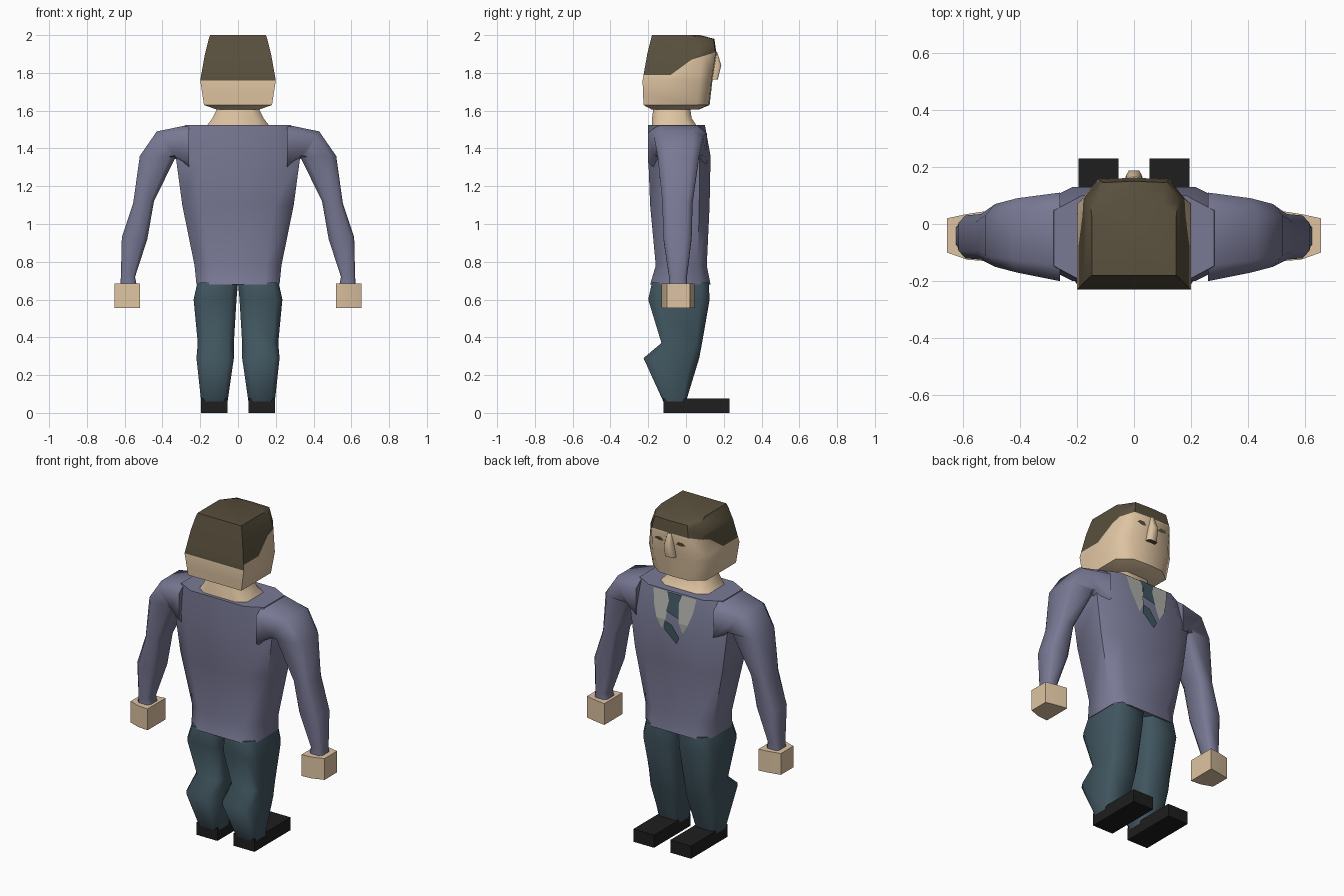
import bpy, bmesh, math
from mathutils import Vector

if "Cube" in bpy.data.objects:
    bpy.data.objects.remove(bpy.data.objects["Cube"])


def material(name, rgb):
    m = bpy.data.materials.new(name)
    m.diffuse_color = (*rgb, 1)
    m.use_nodes = True
    m.node_tree.nodes["Principled BSDF"].inputs["Base Color"].default_value = m.diffuse_color
    return m


SWEATER = material("muted_violet", (0.19, 0.19, 0.30))
TROUSER = material("dark_teal", (0.052, 0.092, 0.115))
SKIN = material("skin", (0.73, 0.55, 0.36))
HAIR = material("brown_hair", (0.10, 0.08, 0.047))
SHOE = material("black_shoe", (0.013, 0.013, 0.013))
COLLAR = material("pale_grey", (0.42, 0.42, 0.39))


def finish(name, bm, mats, angle=60):
    me = bpy.data.meshes.new(name)
    bm.to_mesh(me)
    bm.free()
    ob = bpy.data.objects.new(name, me)
    bpy.context.collection.objects.link(ob)
    for m in mats:
        me.materials.append(m)
    bpy.ops.object.select_all(action='DESELECT')
    ob.select_set(True)
    bpy.context.view_layer.objects.active = ob
    bpy.ops.object.shade_smooth_by_angle(angle=math.radians(angle))
    return ob


def loft(rings):
    """Closed skin over rings with equal point counts."""
    bm = bmesh.new()
    vs = [[bm.verts.new(p) for p in r] for r in rings]
    n = len(vs[0])
    for a, b in zip(vs, vs[1:]):
        for i in range(n):
            j = (i + 1) % n
            bm.faces.new((a[i], a[j], b[j], b[i]))
    bm.faces.new(vs[0])
    bm.faces.new(vs[-1])
    bmesh.ops.recalc_face_normals(bm, faces=bm.faces)
    return bm


def section(a, b, y0, y1, c=0.35):
    """Chamfered rectangle between (x, z) points a and b, spanning y0..y1."""
    mid = Vector(((a[0] + b[0]) / 2, (y0 + y1) / 2, (a[1] + b[1]) / 2))
    u = Vector(((b[0] - a[0]) / 2, 0, (b[1] - a[1]) / 2))
    v = Vector((0, (y1 - y0) / 2, 0))
    k = 1 - c
    return [mid + u * p + v * q for p, q in
            ((1, -k), (1, k), (k, 1), (-k, 1), (-1, k), (-1, -k), (-k, -1), (k, -1))]


def level(z, w, y0, y1, c=0.35):
    return section((-w, z), (w, z), y0, y1, c)


# Sweater body
finish("torso", loft([
    level(0.68, 0.22, -0.19, 0.13), level(0.78, 0.23, -0.16, 0.11),
    level(1.10, 0.295, -0.19, 0.125), level(1.36, 0.33, -0.20, 0.13),
    level(1.525, 0.28, -0.20, 0.10)]), [SWEATER])

# Neck
finish("neck", loft([
    level(1.515, 0.17, -0.18, 0.06), level(1.56, 0.135, -0.18, 0.03),
    level(1.63, 0.10, -0.17, 0.02)]), [SKIN])

# Arms, hands, legs and shoes for both sides
for s, side in ((1, "right"), (-1, "left")):
    arm = [((.26, 1.525), (.26, 1.28), -.20, .11),
           ((.43, 1.49), (.32, 1.34), -.17, .09),
           ((.52, 1.36), (.33, 1.355), -.15, .07),
           ((.555, 1.11), (.445, 1.12), -.125, .035),
           ((.615, .93), (.48, .92), -.12, .03),
           ((.62, .72), (.545, .72), -.09, .005),
           ((.625, .67), (.535, .67), -.09, .005)]
    finish(side + "_arm", loft([section((s * a[0], a[1]), (s * b[0], b[1]), y0, y1)
                                for a, b, y0, y1 in arm]), [SWEATER])

    hand = [(.52, -.13, .045), (.585, -.125, .035), (.655, -.10, .02)]
    finish(side + "_hand", loft([[(s * x, y0, .555), (s * x, y1, .555),
                                  (s * x, y1, .685), (s * x, y0, .685)]
                                 for x, y0, y1 in hand]), [SKIN])

    leg = [(.69, .0, .215, -.18, .12), (.60, .008, .235, -.20, .125),
           (.37, .022, .213, -.13, .085), (.29, .022, .22, -.225, .07),
           (.06, .055, .195, -.12, .0)]
    finish(side + "_trouser_leg", loft([section((s * x0, z), (s * x1, z), y0, y1, .3)
                                        for z, x0, x1, y0, y1 in leg]), [TROUSER])

    finish(side + "_shoe", loft([[(s * .055, -.12, z), (s * .195, -.12, z),
                                  (s * .195, .23, z), (s * .055, .23, z)]
                                 for z in (0, .077)]), [SHOE], 30)


# Head: angular block with rounded face side
def head_ring(z, w, wf, yb, ym, yf):
    return [(-w, yb, z), (w, yb, z), (w, ym, z), (wf, yf, z),
            (0, yf + .005, z), (-wf, yf, z), (-w, ym, z)]


bm = loft([head_ring(1.605, .11, .07, -.18, -.02, .06),
           head_ring(1.63, .18, .10, -.225, .06, .12),
           head_ring(1.76, .20, .13, -.23, .07, .135),
           head_ring(1.90, .175, .125, -.205, .09, .157),
           head_ring(1.98, .155, .11, -.185, .075, .145),
           head_ring(2.00, .148, .10, -.18, .03, .07)])

# Hairline: cut along three slanted lines given by (y, z, slope)
LINES = ((-.08, 1.79, 0), (-.08, 1.79, .73), (.03, 1.87, .31))
for y, z, k in LINES:
    bmesh.ops.bisect_plane(bm, geom=bm.verts[:] + bm.edges[:] + bm.faces[:],
                           plane_co=(0, y, z), plane_no=(0, -k, 1))
bm.normal_update()
for f in bm.faces:
    c = f.calc_center_median()
    low, rise, front = [z + k * (c.y - y) for y, z, k in LINES]
    at_back = f.normal.y < -.7 and c.z > 1.76
    f.material_index = int(at_back or c.z > max(low, min(rise, front)))
finish("head", bm, [SKIN, HAIR], 50)

# Nose with a dark underside
bm = loft([level(1.765, .032, .10, .168, .3), level(1.84, .026, .10, .187, .3),
           level(1.91, .014, .12, .165, .3)])
for f in bm.faces:
    f.material_index = int(f.normal.z < -.7)
finish("nose", bm, [SKIN, HAIR])


# Thin painted plates
def plate(name, polys, depth, mat):
    bm = bmesh.new()
    for poly in polys:
        f = bm.faces.new([bm.verts.new((x, depth(z), z)) for x, z in poly])
        f.normal_update()
        if f.normal.y < 0:
            f.normal_flip()
    finish(name, bm, [mat])


def chest(z):
    return .005 + (.13 - (z - 1.36) * .182 if z > 1.36 else .13 - (1.36 - z) * .02)


def face(z):
    return .163 + (z - 1.90) * .157


for s, side in ((1, "right"), (-1, "left")):
    plate(side + "_collar", [
        [(s * x, z) for x, z in ((.03, 1.52), (.145, 1.52), (.13, 1.43), (.105, 1.36), (.045, 1.36))],
        [(s * x, z) for x, z in ((.045, 1.36), (.105, 1.36), (.07, 1.30))]], chest, COLLAR)
    plate(side + "_eye", [[(s * x, z) for x, z in
                           ((.04, 1.85), (.07, 1.845), (.105, 1.855), (.09, 1.868), (.06, 1.87))]],
          face, HAIR)

plate("tie", [
    [(-.05, 1.521), (.05, 1.521), (.032, 1.47), (.045, 1.41), (-.04, 1.385), (-.032, 1.47)],
    [(.05, 1.355), (0, 1.34), (-.05, 1.27), (-.03, 1.23), (.05, 1.30)]],
    lambda z: chest(z) + .003, TROUSER)
